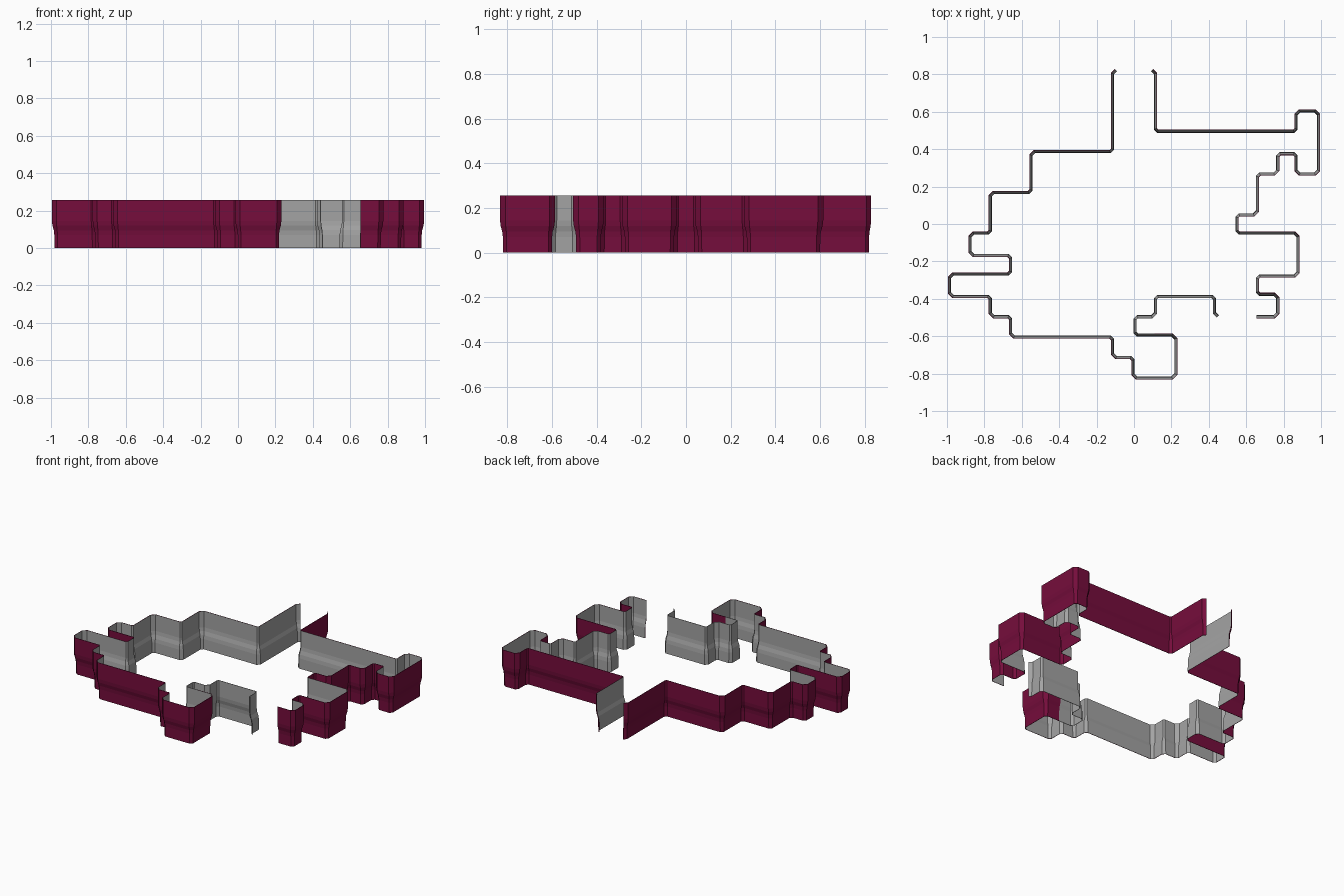
import bpy, bmesh
from mathutils import Vector

cube = bpy.data.objects.get("Cube")
if cube:
    bpy.data.objects.remove(cube)

GRID = 0.109     # plan module
CHAMFER = 0.016  # corner cut
# wall section: outward offset, height
SECTION = [(0, 0), (0.001, 0.07), (0.004, 0.095), (0.011, 0.12),
           (0.014, 0.145), (0.014, 0.257)]


def material(name, rgb):
    m = bpy.data.materials.new(name)
    m.use_nodes = True
    color = (*rgb, 1)
    m.diffuse_color = color
    m.node_tree.nodes["Principled BSDF"].inputs["Base Color"].default_value = color
    return m


maroon = material("maroon", (0.18, 0.004, 0.045))
grey = material("grey", (0.37, 0.37, 0.37))


def walk(start, moves):
    """Plan corners from alternating moves along x and y, in modules."""
    x, y = start
    pts = [Vector((x, y))]
    for i, step in enumerate(moves):
        if i % 2 == 0:
            x += step
        else:
            y += step
        pts.append(Vector((x, y)))
    return [Vector((p.x, p.y + 0.5)) * GRID for p in pts]


def chamfered(corners):
    out = [corners[0]]
    for a, b, c in zip(corners, corners[1:], corners[2:]):
        out += [b + (a - b).normalized() * CHAMFER,
                b + (c - b).normalized() * CHAMFER]
    return out + [corners[-1]]


def right_of(a, b):
    d = (b - a).normalized()
    return Vector((d.y, -d.x))


def miters(pts):
    """Outward direction at each plan point, scaled to keep offsets parallel."""
    normals = [right_of(a, b) for a, b in zip(pts, pts[1:])]
    normals = [normals[0]] + normals + [normals[-1]]
    return [(m + n) / (1 + m.dot(n)) for m, n in zip(normals, normals[1:])]


def wall(name, pts, outside, inside):
    bm = bmesh.new()
    rows = []
    for p, n in zip(pts, miters(pts)):
        rows.append([bm.verts.new((*(p + n * off), z)) for off, z in SECTION])
    for a, b in zip(rows, rows[1:]):
        for j in range(len(SECTION) - 1):
            bm.faces.new((a[j], b[j], b[j + 1], a[j + 1]))
    mesh = bpy.data.meshes.new(name)
    bm.to_mesh(mesh)
    bm.free()
    ob = bpy.data.objects.new(name, mesh)
    bpy.context.collection.objects.link(ob)
    mesh.materials.append(outside)
    mesh.materials.append(inside)
    # thin sheet with its own colour on the inner face
    thick = ob.modifiers.new("thickness", 'SOLIDIFY')
    thick.thickness = 0.003
    thick.offset = -1
    thick.material_offset = 1
    return ob


# long stepped wall on the right, from the back opening to the front bay;
# the first short run is only the chamfer of the return
right_wall = chamfered(walk((0, 7), [-1, -4, -4, -2, -2, -2, -1, -1, 2, -1, -3, -1,
                                     2, -1, 1, -1, 5, -1, 1, -1, 2, 2, -1]))[1:]
wall("right_wall", right_wall, maroon, grey)

# recessed entry wall, grey on both sides
entry_wall = chamfered(walk((1, -6), [-1, 1, 1, 1, 3, -1, 1]))[:-1]
wall("entry_wall", entry_wall, grey, grey)

# stepped wall on the left, from the front opening round to the back
left_wall = chamfered(walk((6, -5), [1, 1, -1, 1, 2, 2, -3, 1, 1, 2, 1, 1, 1, -1,
                                     1, 3, -1, -1, -7, 3, -1]))[:-1]
wall("left_wall", left_wall, maroon, grey)
